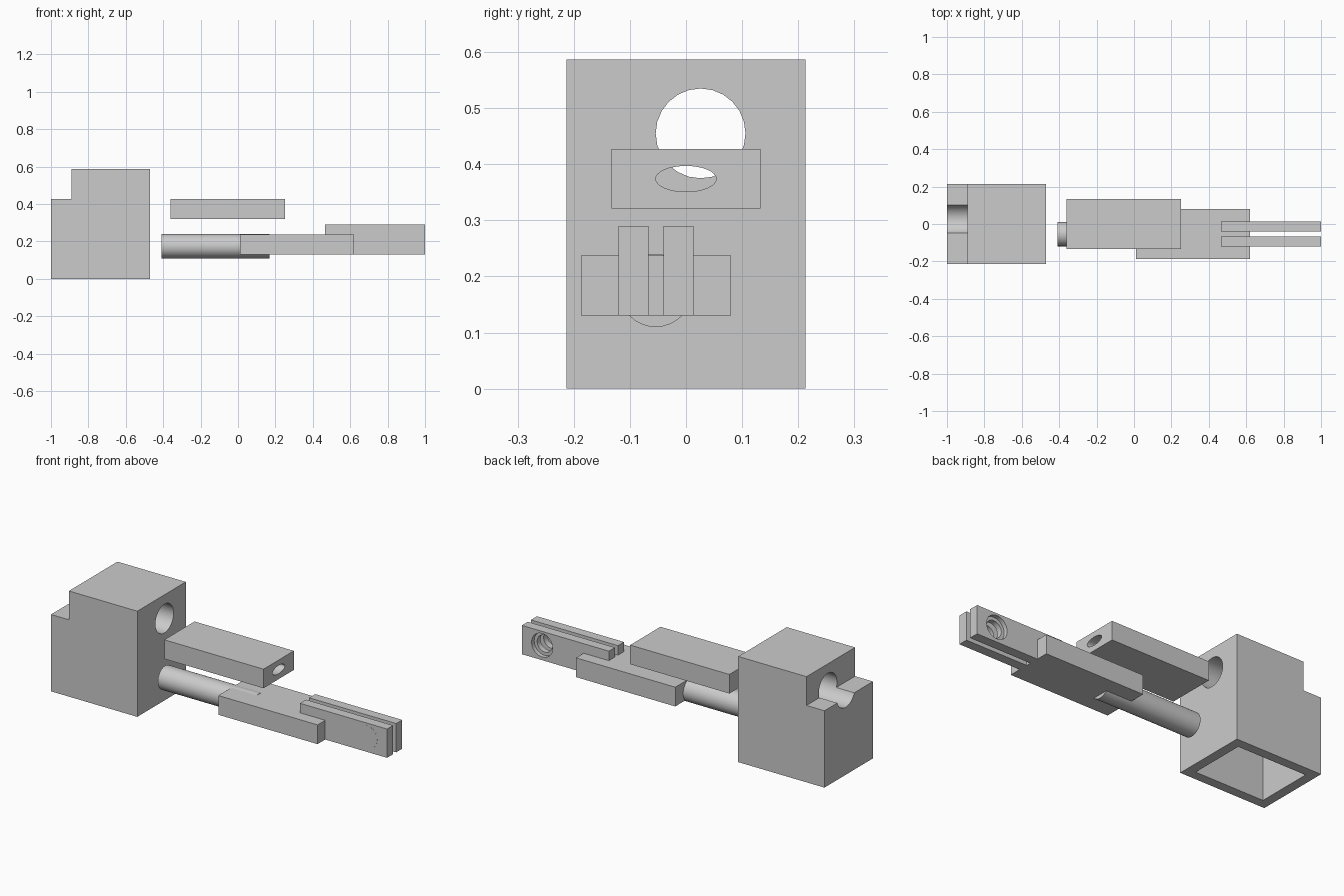
import bpy
import math

cube = bpy.data.objects.get("Cube")
if cube:
    bpy.data.objects.remove(cube, do_unlink=True)

# One plain grey for everything
GREY = (0.6, 0.6, 0.6, 1.0)
grey = bpy.data.materials.new("plain grey")
grey.use_nodes = True
grey.diffuse_color = GREY
grey.node_tree.nodes["Principled BSDF"].inputs["Base Color"].default_value = GREY


def finish(name):
    obj = bpy.context.object
    obj.name = obj.data.name = name
    obj.data.materials.append(grey)
    bpy.ops.object.transform_apply(location=False, rotation=True, scale=True)
    return obj


def box(name, x, y, z):
    """Box from (low, high) pairs on each axis."""
    spans = (x, y, z)
    bpy.ops.mesh.primitive_cube_add(size=1, location=[(a + b) / 2 for a, b in spans])
    bpy.context.object.scale = [b - a for a, b in spans]
    return finish(name)


def cylinder(name, axis, span, centre, radii, sides=32):
    """Cylinder along x or y; centre is the other horizontal coordinate and z."""
    mid = (span[0] + span[1]) / 2
    side, z = centre
    along_x = axis == "x"
    bpy.ops.mesh.primitive_cylinder_add(
        vertices=sides, radius=1, depth=span[1] - span[0],
        location=(mid, side, z) if along_x else (side, mid, z),
        rotation=(0, math.pi / 2, 0) if along_x else (math.pi / 2, 0, 0))
    # local x becomes vertical for x cylinders, local y for y cylinders
    wide, tall = radii
    bpy.context.object.scale = (tall, wide, 1) if along_x else (wide, tall, 1)
    return finish(name)


def cut(target, *cutters):
    for cutter in cutters:
        mod = target.modifiers.new("cut", "BOOLEAN")
        mod.operation = "DIFFERENCE"
        mod.solver = "EXACT"
        mod.object = cutter
        bpy.context.view_layer.objects.active = target
        bpy.ops.object.modifier_apply(modifier=mod.name)
        bpy.data.objects.remove(cutter, do_unlink=True)
    smooth(target)


def smooth(obj):
    bpy.ops.object.select_all(action="DESELECT")
    obj.select_set(True)
    bpy.context.view_layer.objects.active = obj
    bpy.ops.object.shade_smooth_by_angle(angle=math.radians(30))


# Housing block: stepped top, round bore, hollow underside
housing = box("housing_block", (-1, -0.47), (-0.213, 0.213), (0, 0.587))
cut(housing,
    box("step_cutter", (-1.1, -0.89), (-0.3, 0.3), (0.427, 0.7)),
    cylinder("bore_cutter", "x", (-1.1, -0.4), (0.026, 0.455), (0.08, 0.08), 24),
    box("pocket_cutter", (-0.947, -0.523), (-0.16, 0.16), (-0.1, 0.32)))

# Floating bar with an oval hole along its length
bar = box("upper_bar", (-0.36, 0.25), (-0.133, 0.133), (0.321, 0.427))
cut(bar, cylinder("oval_cutter", "x", (-0.5, 0.4), (0, 0.374), (0.054, 0.023)))

# Rod running into the lower plate
smooth(cylinder("rod", "x", (-0.41, 0.168), (-0.054, 0.175), (0.065, 0.065)))
box("lower_plate", (0.01, 0.62), (-0.187, 0.08), (0.13, 0.237))

# Fork of two prongs with a pin hole and counterbore
PIN = (0.875, 0.213)
front_prong = box("front_prong", (0.465, 1), (-0.12, -0.067), (0.13, 0.29))
cut(front_prong,
    cylinder("blind_cutter", "y", (-0.1, 0), PIN, (0.047, 0.047)))
back_prong = box("back_prong", (0.465, 1), (-0.04, 0.013), (0.13, 0.29))
cut(back_prong,
    cylinder("hole_cutter", "y", (-0.06, 0.03), PIN, (0.047, 0.047)),
    cylinder("counterbore_cutter", "y", (-0.01, 0.03), PIN, (0.065, 0.065)))

# Pin head nearly flush with the front prong
smooth(cylinder("pin_head", "y", (-0.1206, -0.11), PIN, (0.065, 0.065)))
